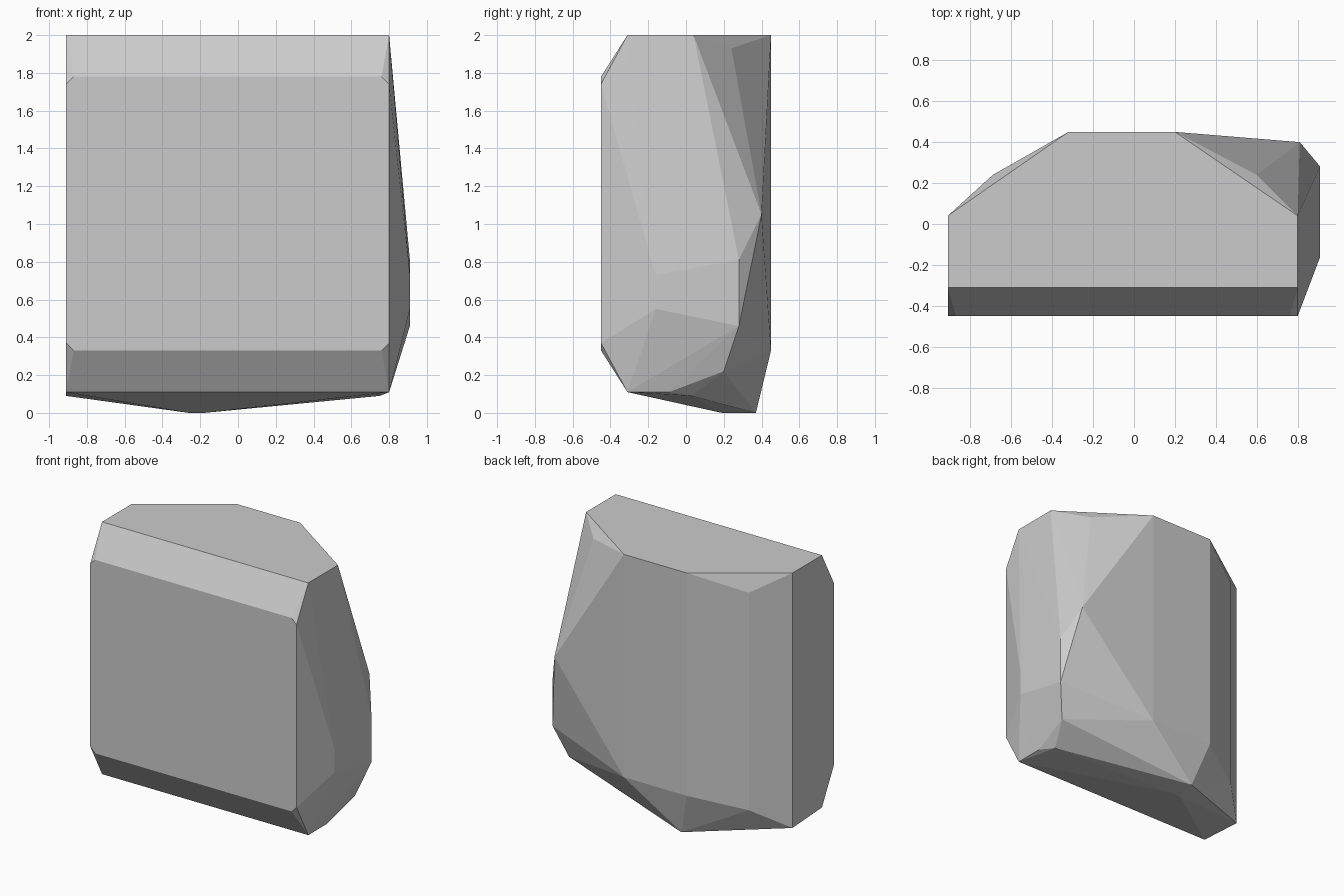
import bpy, bmesh, math

if "Cube" in bpy.data.objects:
    bpy.data.objects.remove(bpy.data.objects["Cube"])

L, R = -0.91, 0.80
pts = []

# front slab: chamfered profile spanning both sides, front face with clipped corners
for x, inner in ((L, L + 0.04), (R, R - 0.04)):
    pts += [(x, -0.31, 2), (x, 0.04, 2), (x, -0.31, 0.11),
            (x, -0.45, 1.74), (x, -0.45, 0.37),
            (inner, -0.45, 1.78), (inner, -0.45, 0.33)]

# back ridge: vertical edges of the rear facets
for x, y, lo, hi in ((-0.32, 0.45, 0.33, 2), (0.20, 0.45, 0.33, 2),
                     (-0.69, 0.24, 0.24, 1.87), (L, 0.04, 0.09, 2)):
    pts += [(x, y, lo), (x, y, hi)]

# right bulge
pts += [(0.60, 0.24, 1.93), (0.81, 0.40, 1.05),
        (0.91, 0.28, 0.81), (0.91, 0.28, 0.46),
        (0.91, -0.16, 0.73), (0.91, -0.16, 0.55)]

# lower right corner and resting edge
pts += [(0.83, 0.20, 0.22), (0.80, -0.09, 0.11), (0.75, 0.03, 0.09),
        (-0.26, 0.19, 0), (-0.18, 0.19, 0), (-0.22, 0.37, 0)]

# chiselled boulder: hull around the corner points, flat facets
bm = bmesh.new()
for p in pts:
    bm.verts.new(p)
bmesh.ops.remove_doubles(bm, verts=bm.verts, dist=0.0001)
bmesh.ops.convex_hull(bm, input=bm.verts)
bmesh.ops.delete(bm, geom=[v for v in bm.verts if not v.link_faces], context='VERTS')
bmesh.ops.dissolve_limit(bm, angle_limit=math.radians(0.5), verts=bm.verts, edges=bm.edges)
bmesh.ops.recalc_face_normals(bm, faces=bm.faces)

mesh = bpy.data.meshes.new("boulder")
bm.to_mesh(mesh)
bm.free()
bpy.context.collection.objects.link(bpy.data.objects.new("boulder", mesh))
